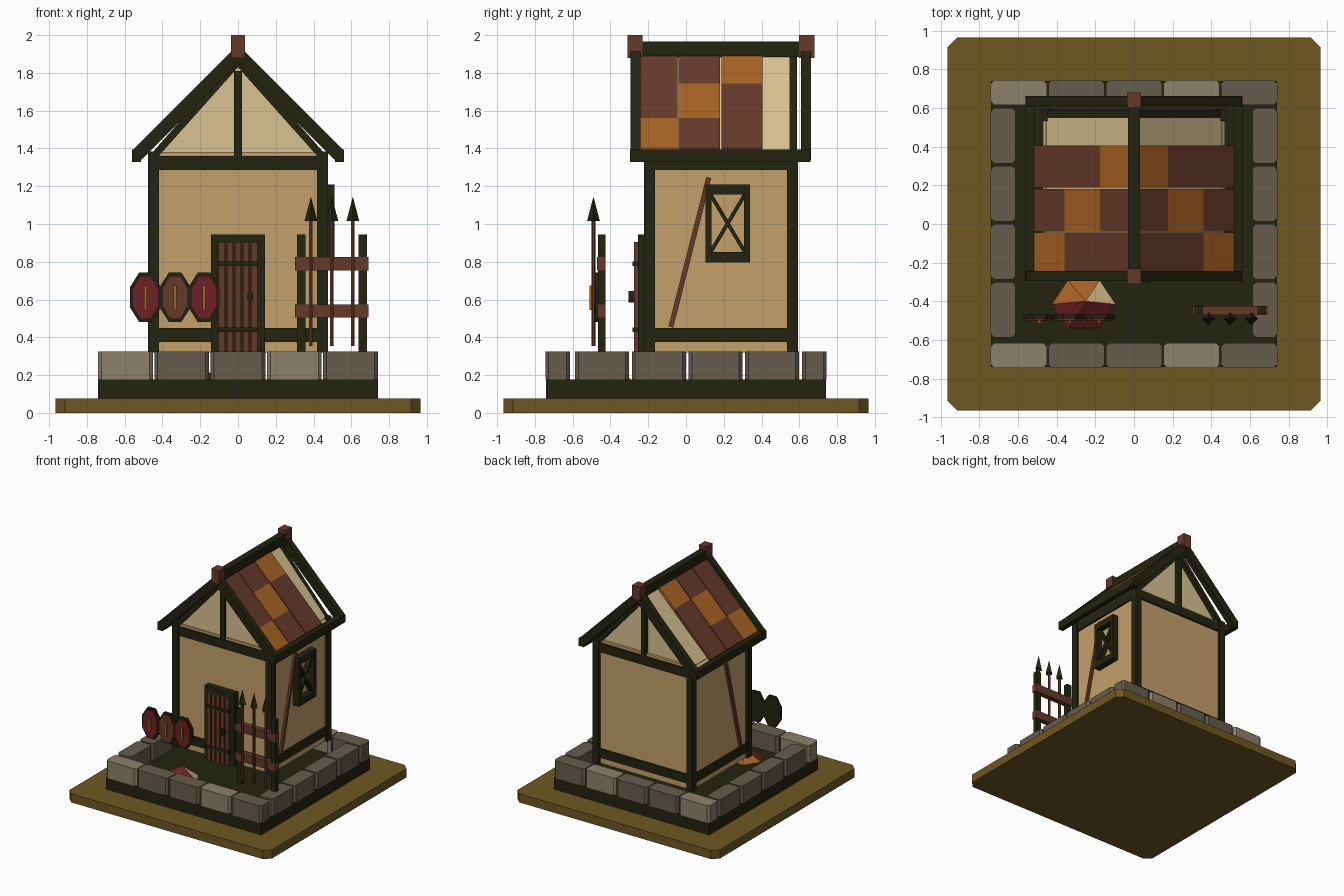
import bpy, bmesh, math
from mathutils import Matrix

if "Cube" in bpy.data.objects:
    bpy.data.objects.remove(bpy.data.objects["Cube"])


def mat(name, rgb):
    m = bpy.data.materials.new(name)
    lin = [((c / 255 + 0.055) / 1.055) ** 2.4 if c > 10 else c / 3295 for c in rgb]
    m.diffuse_color = (*lin, 1)
    m.use_nodes = True
    m.node_tree.nodes["Principled BSDF"].inputs["Base Color"].default_value = m.diffuse_color
    return m


OLIVE = mat("olive ground", (110, 88, 34))
DARK = mat("dark timber", (35, 36, 16))
STONE = mat("grey stone", (102, 92, 78))
PALE = mat("pale stone", (140, 130, 106))
PLASTER = mat("tan plaster", (196, 161, 107))
CREAM = mat("cream plaster", (216, 194, 145))
BROWN = mat("red brown wood", (102, 58, 42))
ORANGE = mat("orange", (168, 98, 36))
RED = mat("dark red", (112, 32, 38))


def finish(name, bm, mats):
    bmesh.ops.recalc_face_normals(bm, faces=bm.faces)
    me = bpy.data.meshes.new(name)
    bm.to_mesh(me)
    bm.free()
    for m in mats:
        me.materials.append(m)
    ob = bpy.data.objects.new(name, me)
    bpy.context.collection.objects.link(ob)
    return ob


def prism(name, pts, axis, a, b, m):
    """Extrude a 2D outline along an axis from a to b."""
    put = {'x': lambda p, t: (t, p[0], p[1]),
           'y': lambda p, t: (p[0], t, p[1]),
           'z': lambda p, t: (p[0], p[1], t)}[axis]
    bm = bmesh.new()
    lo = [bm.verts.new(put(p, a)) for p in pts]
    hi = [bm.verts.new(put(p, b)) for p in pts]
    bm.faces.new(lo)
    bm.faces.new(hi)
    n = len(pts)
    for i in range(n):
        bm.faces.new((lo[i], lo[(i + 1) % n], hi[(i + 1) % n], hi[i]))
    return finish(name, bm, [m])


def box(name, x0, x1, y0, y1, z0, z1, m):
    return prism(name, [(x0, y0), (x1, y0), (x1, y1), (x0, y1)], 'z', z0, z1, m)


def cut_box(name, x0, x1, y0, y1, z0, z1, c, m):
    pts = [(x0 + c, y0), (x1 - c, y0), (x1, y0 + c), (x1, y1 - c),
           (x1 - c, y1), (x0 + c, y1), (x0, y1 - c), (x0, y0 + c)]
    return prism(name, pts, 'z', z0, z1, m)


def bar(p, q, w):
    """Outline of a straight bar between two points."""
    dx, dy = q[0] - p[0], q[1] - p[1]
    k = w / 2 / math.hypot(dx, dy)
    nx, ny = -dy * k, dx * k
    return [(p[0] + nx, p[1] + ny), (q[0] + nx, q[1] + ny),
            (q[0] - nx, q[1] - ny), (p[0] - nx, p[1] - ny)]


def octagon(cx, cz, rx, rz):
    k = 1 / math.cos(math.pi / 8)
    return [(cx + rx * k * math.cos(math.pi / 8 + i * math.pi / 4),
             cz + rz * k * math.sin(math.pi / 8 + i * math.pi / 4)) for i in range(8)]


def cone(name, x, y, z0, z1, r0, r1, n, m):
    bm = bmesh.new()
    bmesh.ops.create_cone(bm, cap_ends=True, segments=n, radius1=r0, radius2=r1, depth=z1 - z0,
                          matrix=Matrix.Translation((x, y, (z0 + z1) / 2)))
    return finish(name, bm, [m])


# Ground plate, plinth and stone ring
cut_box("ground_plate", -.965, .965, -.965, .965, 0, .075, .05, OLIVE)
box("plinth", -.74, .74, -.74, .74, .075, .177, DARK)
for i in range(5):
    cx = (i - 2) * .298
    for s in (-1, 1):
        cut_box("stone_row", cx - .145, cx + .145, s * .68 - .065, s * .68 + .065,
                .177, .325, .018, PALE if i in (0, 3) else STONE)
for i in range(4):
    cy = .006 + (i - 1.5) * .3
    for s in (-1, 1):
        cut_box("stone_side", s * .677 - .065, s * .677 + .065, cy - .143, cy + .143,
                .177, .325, .018, STONE)

# House body: plaster core, posts and beams
box("wall_core", -.455, .455, -.2, .57, .32, 1.38, PLASTER)
for s in (-1, 1):
    for y in (-.222, .534):
        box("corner_post", s * .447 - .029, s * .447 + .029, y, y + .059, .32, 1.385, DARK)
for z in (.375, 1.285):
    box("front_beam", -.42, .42, -.215, -.17, z, z + .075, DARK)
    box("back_beam", -.42, .42, .54, .586, z, z + .075, DARK)
    for s in (-1, 1):
        box("side_beam", s * .445 - .025, s * .445 + .025, -.17, .54, z, z + .075, DARK)
for s in (-1, 1):
    a, b = sorted((s * .45, s * .475))
    prism("wall_brace", bar((-.08, .455), (.12, 1.245), .026), 'x', a, b, BROWN)

# Gables with king posts and inner trim
prism("gable_core", [(-.47, 1.36), (.47, 1.36), (0, 1.89)], 'y', -.19, .548, CREAM)
for y in (-.215, .545):
    box("king_post", -.02, .02, y, y + .042, 1.36, 1.81, DARK)
    prism("gable_trim", [(0, 1.89), (.47, 1.36), (.42, 1.36), (0, 1.83), (-.42, 1.36), (-.47, 1.36)],
          'y', y, y + .042, DARK)

# Roof frame
chevron = [(0, 1.95), (.56, 1.39), (.51, 1.34), (0, 1.85), (-.51, 1.34), (-.56, 1.39)]
for y in (-.294, .61):
    prism("end_rafter", chevron, 'y', y, y + .052, DARK)
for s in (-1, 1):
    box("eave_beam", s * .537 - .024, s * .537 + .024, -.296, .66, 1.328, 1.395, DARK)
box("ridge_beam", -.03, .03, -.25, .62, 1.885, 1.965, DARK)
for y in (-.27, .64):
    box("ridge_finial", -.037, .037, y - .041, y + .041, 1.88, 2.0, BROWN)

# Roof tiles, from ridge to eave
xs = [.02, .175, .36, .518]
rows = [(-.243, -.045, (BROWN, BROWN, ORANGE)), (-.039, .18, (BROWN, ORANGE, BROWN)),
        (.189, .405, (ORANGE, BROWN, BROWN))]
for y0, y1, cols in rows:
    for k, m in enumerate(cols):
        for s in (-1, 1):
            u, v = xs[k], xs[k + 1]
            prism("roof_tile", [(s * u, 1.92 - u), (s * v, 1.92 - v), (s * v, 1.89 - v),
                                (s * u, 1.89 - u)], 'y', y0, y1, m)

# Door
box("door_frame", -.143, .143, -.254, -.2, .32, .945, DARK)
for i in range(5):
    x = (i - 2) * .043
    box("door_plank", x - .016, x + .016, -.276, -.25, .32, .905, BROWN)
for z in (.44, .79):
    box("door_strap", -.106, .106, -.284, -.25, z - .012, z + .012, DARK)
prism("door_handle", octagon(.065, .615, .015, .03), 'y', -.305, -.27, DARK)

# Window on the right wall
y0, y1, z0, z1 = .102, .34, .797, 1.21
for y in (y0, y1 - .032):
    box("window_side", .45, .51, y, y + .032, z0, z1, DARK)
for z in (z0, z1 - .055):
    box("window_rail", .45, .51, y0, y1, z, z + .055, DARK)
for za, zb in ((z0 + .04, z1 - .04), (z1 - .04, z0 + .04)):
    prism("window_cross", bar((y0 + .02, za), (y1 - .02, zb), .02), 'x', .45, .495, DARK)

# Shields
for x, m in ((-.49, RED), (-.333, BROWN), (-.18, RED)):
    prism("shield_rim", octagon(x, .612, .082, .13), 'y', -.49, -.467, DARK)
    prism("shield_face", octagon(x, .612, .068, .114), 'y', -.498, -.48, m)
    box("shield_strip", x - .008, x + .008, -.512, -.49, .545, .675, ORANGE)

# Spear rack
for x in (.335, .661):
    box("rack_post", x - .023, x + .023, -.465, -.427, .3, .945, DARK)
for z in (.505, .755):
    box("rack_rail", .302, .69, -.472, -.425, z, z + .07, BROWN)
for x in (.386, .497, .608):
    cone("spear_shaft", x, -.49, .355, 1.03, .011, .011, 6, BROWN)
    cone("spear_head", x, -.49, 1.015, 1.145, .034, 0, 4, DARK)

# Low cloth heap: six-sided pyramid with coloured panels
bm = bmesh.new()
ring = [bm.verts.new((-.26 + .165 * math.cos(i * math.pi / 3),
                      -.415 + .143 * math.sin(i * math.pi / 3), .178)) for i in range(6)]
tip = bm.verts.new((-.25, -.40, .278))
bm.faces.new(ring)
for i, k in enumerate((0, 1, 1, 2, 2, 2)):
    bm.faces.new((ring[i], ring[(i + 1) % 6], tip)).material_index = k
finish("cloth_heap", bm, [CREAM, ORANGE, RED])
